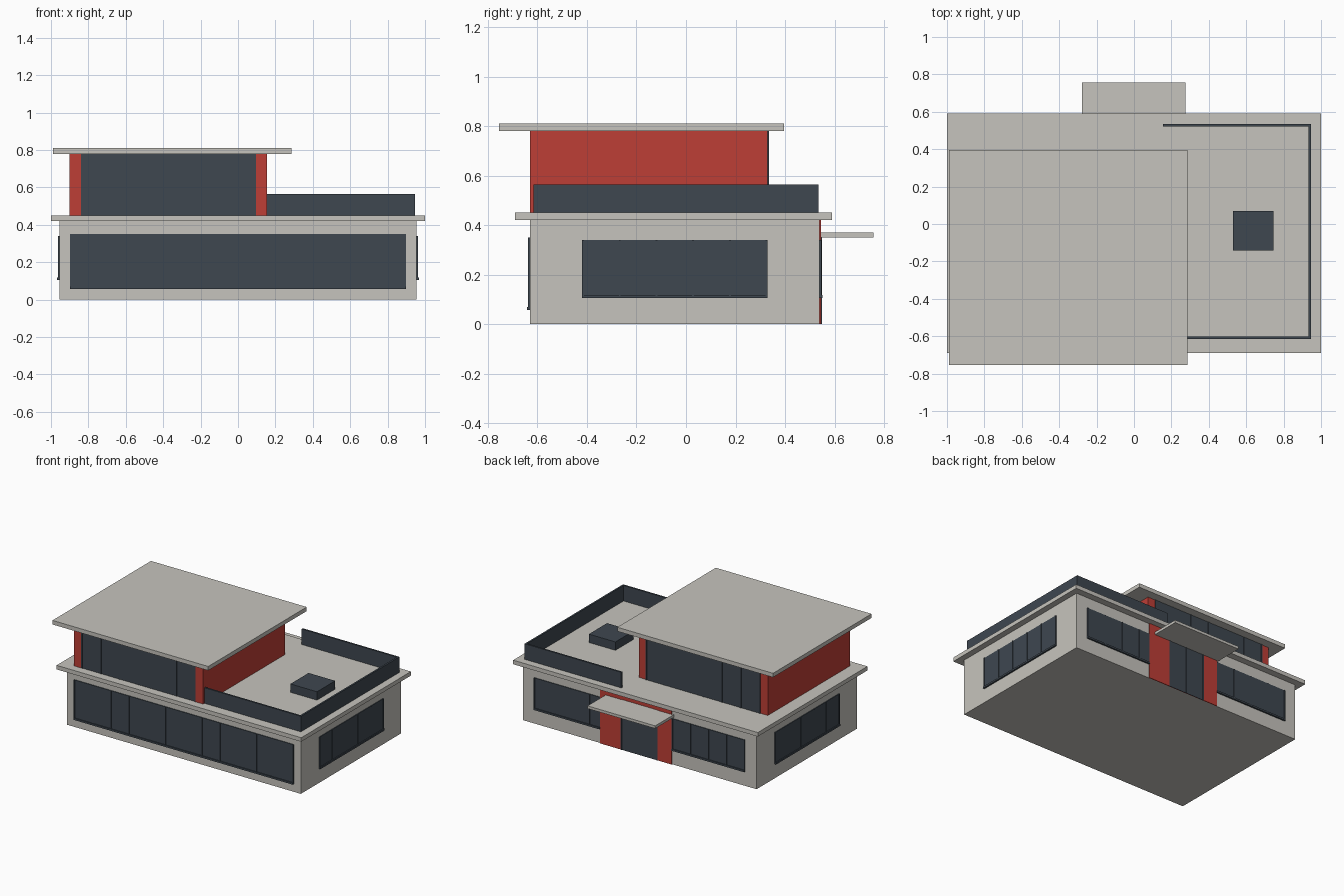
import bpy, math
from mathutils import Matrix, Vector

if "Cube" in bpy.data.objects:
    bpy.data.objects.remove(bpy.data.objects["Cube"])


def material(name, rgb):
    m = bpy.data.materials.new(name)
    lin = [((c / 255 + 0.055) / 1.055) ** 2.4 for c in rgb]
    m.diffuse_color = (*lin, 1)
    m.use_nodes = True
    m.node_tree.nodes["Principled BSDF"].inputs["Base Color"].default_value = m.diffuse_color
    return m


concrete = material("pale_concrete", (198, 196, 189))
red = material("red_panel", (190, 62, 54))
dark = material("dark_glass", (62, 71, 80))


def box(name, x, y, z, mat, frame=None):
    """Box from (min, max) ranges, optionally placed in a wall frame."""
    bpy.ops.mesh.primitive_cube_add(size=1)
    ob = bpy.context.object
    ob.name = name
    size = Matrix.Diagonal((x[1] - x[0], y[1] - y[0], z[1] - z[0], 1))
    centre = Vector((sum(x) / 2, sum(y) / 2, sum(z) / 2))
    m = Matrix.Translation(centre) @ size
    ob.data.transform(frame @ m if frame else m)
    ob.data.materials.append(mat)
    return ob


def wall(angle, distance):
    """Frame whose local -y points out of the wall; angle 0 is the front."""
    return Matrix.Rotation(angle, 4, 'Z') @ Matrix.Translation((0, -distance, 0))


def window(name, u, z, frame, bars, sill=True, out=0.005):
    """Glass plate with thin mullions at the given positions and a sill."""
    box(name + "_glass", u, (-out, 0.004), z, dark, frame)
    for i, b in enumerate(bars):
        box(f"{name}_mullion_{i}", (b - 0.004, b + 0.004), (-out - 0.003, 0), z, dark, frame)
    if sill:
        box(name + "_sill", u, (-out - 0.007, 0), (z[0], z[0] + 0.013), dark, frame)


def spaced(start, step, count):
    return [start + step * i for i in range(count)]


# Ground floor and terrace slab
box("ground_floor", (-0.955, 0.955), (-0.63, 0.54), (0, 0.42), concrete)
box("terrace_slab", (-1, 1), (-0.69, 0.59), (0.42, 0.45), concrete)

# Ground floor windows: front, right, left
front, right = wall(0, 0.63), wall(math.pi / 2, 0.955)
left, back = wall(-math.pi / 2, 0.955), wall(math.pi, 0.54)
window("front_window", (-0.897, 0.897), (0.057, 0.35), front, spaced(-0.893, 0.1488, 13))
window("right_window", (-0.42, 0.33), (0.105, 0.34), right, spaced(-0.416, 0.1484, 6))
window("left_window", (-0.33, 0.42), (0.105, 0.34), left, spaced(-0.326, 0.1484, 6))

# Back windows (local u is -x on the back wall)
window("back_window_right", (-0.862, -0.322), (0.105, 0.34), back, spaced(-0.858, 0.15, 4))
window("back_window_left", (0.265, 0.862), (0.105, 0.34), back, spaced(0.27, 0.147, 5))

# Entrance with red pilasters and canopy
box("entrance_pilaster_right", (0.15, 0.322), (0.53, 0.546), (0, 0.42), red)
box("entrance_pilaster_left", (-0.265, -0.15), (0.53, 0.546), (0, 0.42), red)
box("entrance_panel", (-0.15, 0.15), (0.53, 0.543), (0, 0.42), red)
window("entrance_door", (-0.15, 0.15), (0.0, 0.36), back, [-0.146, 0, 0.146], sill=False, out=0.006)
box("entrance_canopy", (-0.278, 0.275), (0.53, 0.757), (0.35, 0.37), concrete)

# Upper floor: red side walls, glass fronts, overhanging roof
box("upper_side_wall_left", (-0.9, -0.84), (-0.63, 0.33), (0.45, 0.78), red)
box("upper_side_wall_right", (0.095, 0.155), (-0.63, 0.33), (0.45, 0.78), red)
bars = spaced(-0.836, 0.1545, 7)
window("upper_front", (-0.84, 0.095), (0.45, 0.78), wall(0, 0.625), bars, sill=False, out=0.003)
window("upper_back", (-0.095, 0.84), (0.45, 0.78), wall(math.pi, 0.33),
       [-b for b in bars], sill=False, out=0.003)
box("upper_roof", (-0.988, 0.285), (-0.755, 0.395), (0.78, 0.81), concrete)

# Terrace parapet and roof hatch
box("parapet_front", (0.15, 0.945), (-0.615, -0.602), (0.45, 0.565), dark)
box("parapet_back", (0.155, 0.945), (0.522, 0.535), (0.45, 0.565), dark)
box("parapet_side", (0.932, 0.945), (-0.602, 0.522), (0.45, 0.565), dark)
box("roof_hatch", (0.528, 0.745), (-0.142, 0.07), (0.45, 0.512), dark)
